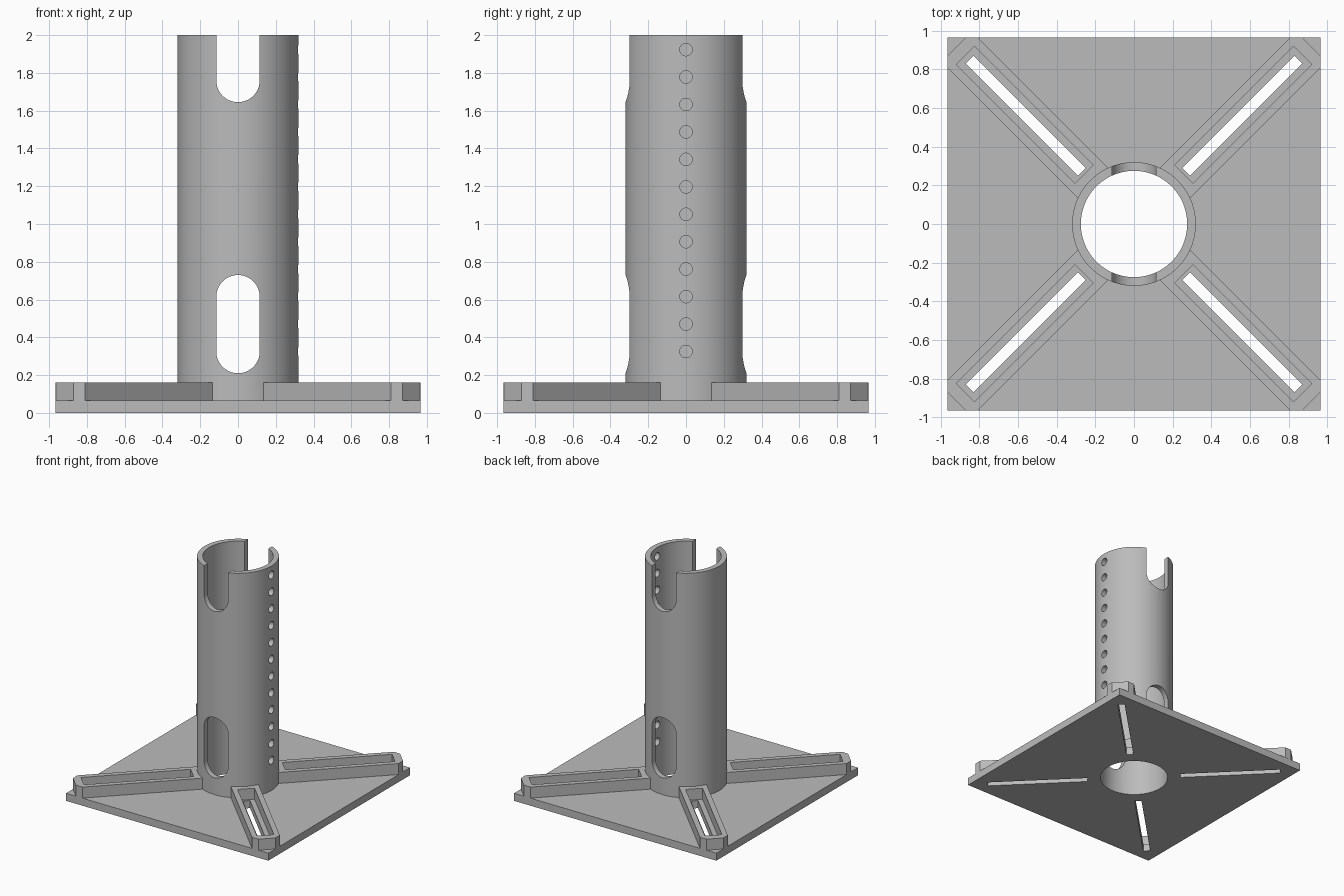
import bpy, bmesh
from math import cos, sin, pi, radians
from mathutils import Matrix

cube = bpy.data.objects.get("Cube")
if cube:
    bpy.data.objects.remove(cube, do_unlink=True)

grey = bpy.data.materials.new("light_grey")
grey.use_nodes = True
COLOUR = (0.5, 0.5, 0.5, 1)
grey.diffuse_color = COLOUR
grey.node_tree.nodes["Principled BSDF"].inputs["Base Color"].default_value = COLOUR

HALF, PLATE_TOP, RIB_TOP, HEIGHT = 0.965, 0.065, 0.16, 2.0
OUTER, BORE, SLOT = 0.32, 0.275, 0.115
UPRIGHT = Matrix.Rotation(pi / 2, 4, "X")    # outline drawn in x-z, extruded along y
SIDEWAYS = Matrix.Rotation(pi / 2, 4, "Y")   # extruded along x


def prism(name, outline, low, high, matrix=Matrix()):
    """Extrude a closed outline from low to high."""
    bm = bmesh.new()
    face = bm.faces.new([bm.verts.new((x, y, low)) for x, y in outline])
    moved = bmesh.ops.extrude_face_region(bm, geom=[face])["geom"]
    bmesh.ops.translate(bm, vec=(0, 0, high - low),
                        verts=[v for v in moved if isinstance(v, bmesh.types.BMVert)])
    bmesh.ops.recalc_face_normals(bm, faces=bm.faces)
    bmesh.ops.transform(bm, matrix=matrix, verts=bm.verts)
    mesh = bpy.data.meshes.new(name)
    bm.to_mesh(mesh)
    bm.free()
    mesh.materials.append(grey)
    obj = bpy.data.objects.new(name, mesh)
    bpy.context.collection.objects.link(obj)
    return obj


def arc(radius, start=0, end=360, steps=96, centre=(0, 0)):
    return [(centre[0] + radius * cos(radians(start + (end - start) * i / steps)),
             centre[1] + radius * sin(radians(start + (end - start) * i / steps)))
            for i in range(steps if end - start == 360 else steps + 1)]


def box(x0, x1, half):
    return [(x0, -half), (x1, -half), (x1, half), (x0, half)]


def select(obj):
    bpy.ops.object.select_all(action="DESELECT")
    obj.select_set(True)
    bpy.context.view_layer.objects.active = obj


def cut(obj, cutter):
    """Subtract the cutter and discard it."""
    cutter.hide_render = True
    mod = obj.modifiers.new("cut", "BOOLEAN")
    mod.operation, mod.solver, mod.object = "DIFFERENCE", "EXACT", cutter
    select(obj)
    bpy.ops.object.modifier_apply(modifier=mod.name)
    bpy.data.objects.remove(cutter, do_unlink=True)


# Square base plate with the bore through it
plate = prism("base_plate", box(-HALF, HALF, HALF), 0, PLATE_TOP)
cut(plate, prism("bore_cutter", arc(BORE), -1, 1))

# Diagonal ribs, each with a pocket above a narrow slot in the plate
rib_outline = [(0.29, -0.11), (1.255, -0.11), (1.2975, -0.067),
               (1.2975, 0.067), (1.255, 0.11), (0.29, 0.11)]
names = ("back_left", "back_right", "front_right", "front_left")
for i, corner in enumerate(names):
    turn = Matrix.Rotation(pi / 4 + i * pi / 2, 4, "Z")
    rib = prism(corner + "_rib", rib_outline, PLATE_TOP, RIB_TOP, turn)
    cut(rib, prism("pocket_cutter", box(0.364, 1.234, 0.067), -1, 1, turn))
    cut(plate, prism("slot_cutter", box(0.382, 1.202, 0.028), -1, 1, turn))

# Upright tube
tube = prism("upright_tube", arc(OUTER), PLATE_TOP, HEIGHT)
cut(tube, prism("bore_cutter", arc(BORE), -1, 3))

# Rounded windows low on the front and back, open notches at the top
for bottom, top in ((0.21, 0.73), (1.645, 2.4)):
    outline = (arc(SLOT, 180, 360, 24, (0, bottom + SLOT))
               + arc(SLOT, 0, 180, 24, (0, top - SLOT)))
    cut(tube, prism("window_cutter", outline, -1, 1, UPRIGHT))

# Column of pin holes through the left wall only
for i in range(12):
    z = 0.325 + i * 0.1453
    place = Matrix.Translation((0, 0, z)) @ SIDEWAYS
    cut(tube, prism("pin_cutter", arc(0.033, steps=32), 0.15, 0.5, place))

for obj in (plate, tube):
    select(obj)
    bpy.ops.object.shade_smooth_by_angle(angle=radians(30))
